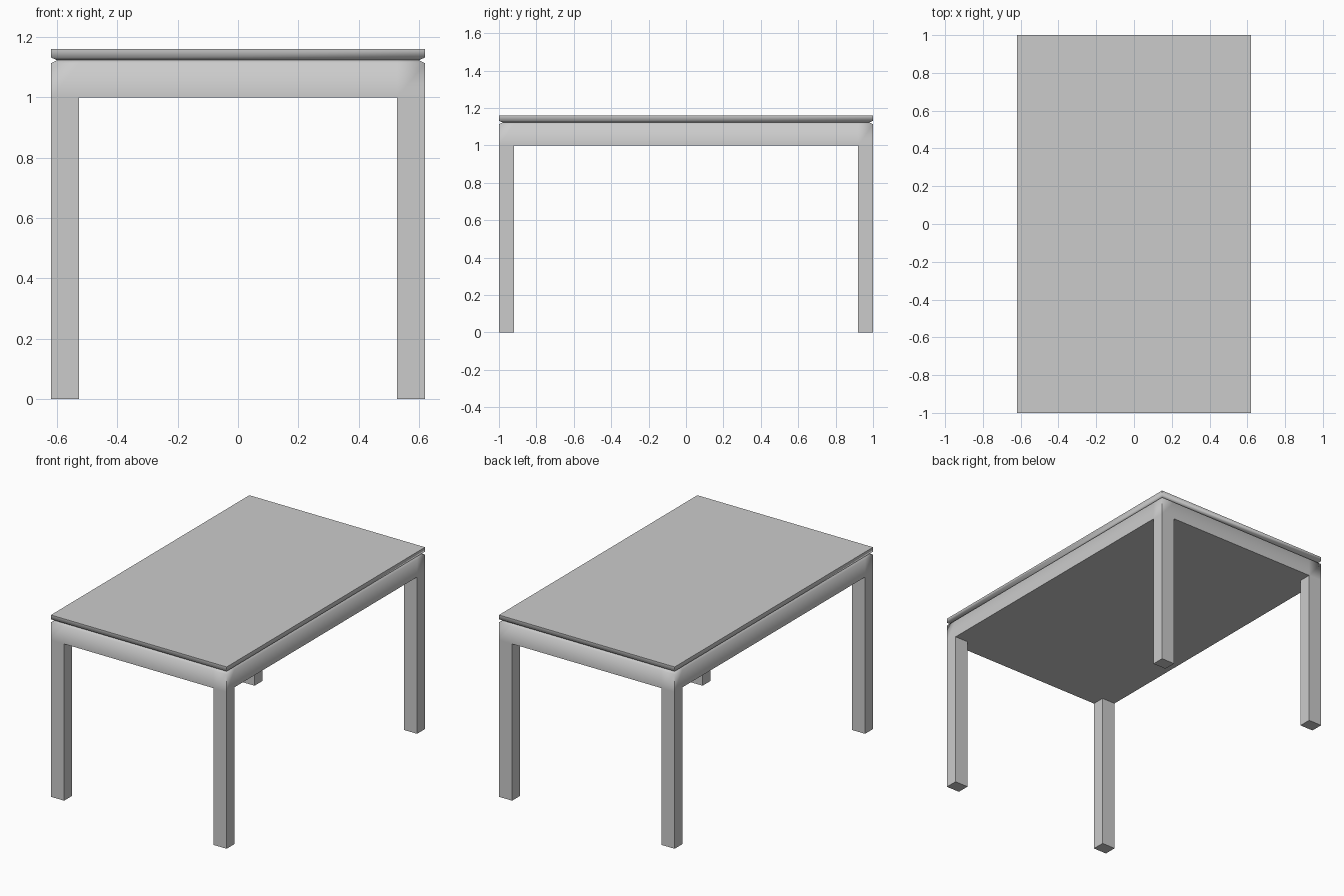
import bpy, bmesh, math

if "Cube" in bpy.data.objects:
    bpy.data.objects.remove(bpy.data.objects["Cube"])

HX, HY = 0.62, 1.0             # half width and half length
LEG_X, LEG_Y = 0.093, 0.08     # leg cross-section
Z_LEG, Z_FRAME, Z_GROOVE, Z_SLAB, Z_TOP = 1.0, 1.113, 1.123, 1.132, 1.16
GROOVE = 0.02                  # depth of the V groove under the top


def ring(bm, inset, z):
    x, y = HX - inset, HY - inset
    return [bm.verts.new((sx * x, sy * y, z))
            for sx, sy in ((-1, -1), (1, -1), (1, 1), (-1, 1))]


def finish(bm, name):
    bmesh.ops.recalc_face_normals(bm, faces=bm.faces)
    mesh = bpy.data.meshes.new(name)
    bm.to_mesh(mesh)
    bm.free()
    obj = bpy.data.objects.new(name, mesh)
    bpy.context.collection.objects.link(obj)
    bpy.ops.object.select_all(action='DESELECT')
    obj.select_set(True)
    bpy.context.view_layer.objects.active = obj
    bpy.ops.object.shade_smooth_by_angle(angle=math.radians(80))


# Tabletop: slab whose underside slopes into the groove
bm = bmesh.new()
rings = [ring(bm, GROOVE, Z_GROOVE), ring(bm, 0, Z_SLAB), ring(bm, 0, Z_TOP)]
for low, high in zip(rings, rings[1:]):
    for i in range(4):
        j = (i + 1) % 4
        bm.faces.new((low[i], low[j], high[j], high[i]))
bm.faces.new(rings[-1])
finish(bm, "tabletop")

# Frame underside: 3 x 3 panels with leg-sized corners
bm = bmesh.new()
xs = (-HX, -HX + LEG_X, HX - LEG_X, HX)
ys = (-HY, -HY + LEG_Y, HY - LEG_Y, HY)
grid = [[bm.verts.new((x, y, Z_LEG)) for y in ys] for x in xs]
panels = {}
for i in range(3):
    for j in range(3):
        panels[i, j] = bm.faces.new((grid[i][j], grid[i][j + 1],
                                     grid[i + 1][j + 1], grid[i + 1][j]))

# Apron: rim raised to the groove, then sloped inwards
rim = [e for e in bm.edges if e.is_boundary]
for z, inset in ((Z_FRAME, 0), (Z_GROOVE, GROOVE)):
    geom = bmesh.ops.extrude_edge_only(bm, edges=rim)["geom"]
    rim = [g for g in geom if isinstance(g, bmesh.types.BMEdge)]
    for v in (g for g in geom if isinstance(g, bmesh.types.BMVert)):
        v.co.z = z
        if abs(abs(v.co.x) - HX) < 1e-4:
            v.co.x -= math.copysign(inset, v.co.x)
        if abs(abs(v.co.y) - HY) < 1e-4:
            v.co.y -= math.copysign(inset, v.co.y)

# Legs: corner panels pulled down to the floor
corners = [panels[i, j] for i in (0, 2) for j in (0, 2)]
geom = bmesh.ops.extrude_face_region(bm, geom=corners)["geom"]
for v in (g for g in geom if isinstance(g, bmesh.types.BMVert)):
    v.co.z = 0
finish(bm, "frame_and_legs")
